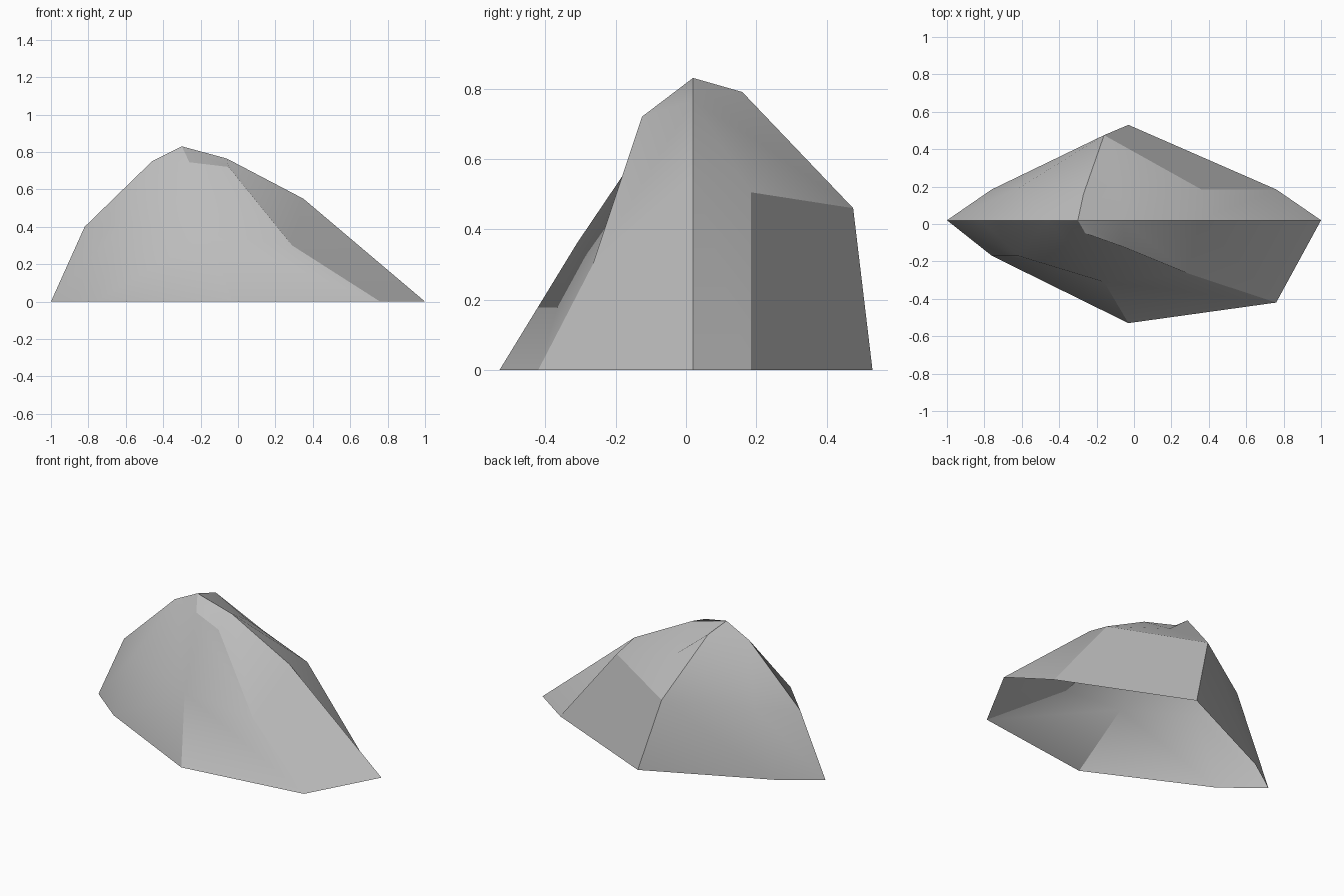
import bpy
import bmesh
import math
from mathutils import Vector

RIDGE_Y = 0.02

start = bpy.data.objects.get("Cube")
if start:
    bpy.data.objects.remove(start, do_unlink=True)

stone = bpy.data.materials.new("stone_grey")
stone.use_nodes = True
grey = (0.5, 0.5, 0.5, 1.0)
stone.diffuse_color = grey
stone.node_tree.nodes["Principled BSDF"].inputs["Base Color"].default_value = grey

# Crest line, running from the right tip over the peak to the left tip
corners = {name: Vector((x, RIDGE_Y, z)) for name, x, z in (
    ("right_tip", -1, 0), ("right_crest", -.82, .4), ("shoulder", -.46, .75),
    ("peak", -.3, .83), ("saddle", -.06, .765), ("left_crest", .35, .55),
    ("left_tip", 1, 0))}

# Corners of the front slope
corners.update({name: Vector(p) for name, p in {
    "front_base_right": (-.76, -.17, 0),
    "front_base": (-.03, -.53, 0),
    "front_base_left": (.76, -.42, 0),
    "front_bulge": (-.62, -.17, .42),
    "front_spur": (-.16, -.31, .36),
    "front_top": (-.26, -.05, .745),
    "front_brow": (-.05, -.125, .72),
    "front_knee": (.29, -.265, .3),
}.items()})

# Corners of the back slope
corners.update({name: Vector(p) for name, p in {
    "back_base_right": (-.76, .185, 0),
    "back_base": (-.03, .53, 0),
    "back_base_left": (.76, .185, 0),
    "back_bulge": (-.62, .19, .42),
    "back_spur": (-.16, .475, .46),
    "back_top": (-.27, .16, .79),
    "back_dent": (-.08, .225, .635),
    "back_knee": (.36, .185, .505),
}.items()})

front_faces = (
    "right_tip front_base_right front_bulge right_crest",
    "front_base_right front_base front_spur front_bulge",
    "right_crest front_bulge shoulder",
    "shoulder front_bulge front_spur front_top",
    "shoulder front_top peak",
    "peak front_top front_brow saddle",
    "front_top front_spur front_knee front_brow",
    "front_spur front_base front_base_left front_knee",
    "saddle front_brow front_knee left_crest",
    "left_crest front_knee front_base_left left_tip",
)
back_faces = (
    "right_tip right_crest back_bulge back_base_right",
    "back_base_right back_bulge back_spur back_base",
    "right_crest shoulder back_bulge",
    "shoulder peak back_top back_bulge",
    "back_bulge back_top back_spur",
    "back_base back_spur back_knee back_base_left",
    "back_base_left back_knee left_crest left_tip",
    "peak saddle back_dent back_top",
    "saddle left_crest back_knee back_dent",
    "back_top back_dent back_spur",
    "back_dent back_knee back_spur",
)

# Open-bottomed rock shell
bm = bmesh.new()
verts = {name: bm.verts.new(p) for name, p in corners.items()}
for names in front_faces + back_faces:
    bm.faces.new([verts[n] for n in names.split()])
bmesh.ops.recalc_face_normals(bm, faces=bm.faces)
if sum(f.normal.z for f in bm.faces) < 0:
    bmesh.ops.reverse_faces(bm, faces=bm.faces)

mesh = bpy.data.meshes.new("rock")
bm.to_mesh(mesh)
bm.free()
mesh.materials.append(stone)
rock = bpy.data.objects.new("rock", mesh)
bpy.context.collection.objects.link(rock)

# Soft slopes with a crisp crest
bpy.ops.object.select_all(action="DESELECT")
rock.select_set(True)
bpy.context.view_layer.objects.active = rock
bpy.ops.object.shade_smooth_by_angle(angle=math.radians(30))
for edge in mesh.edges:
    if all(abs(mesh.vertices[i].co.y - RIDGE_Y) < .001 for i in edge.vertices):
        edge.use_edge_sharp = True
